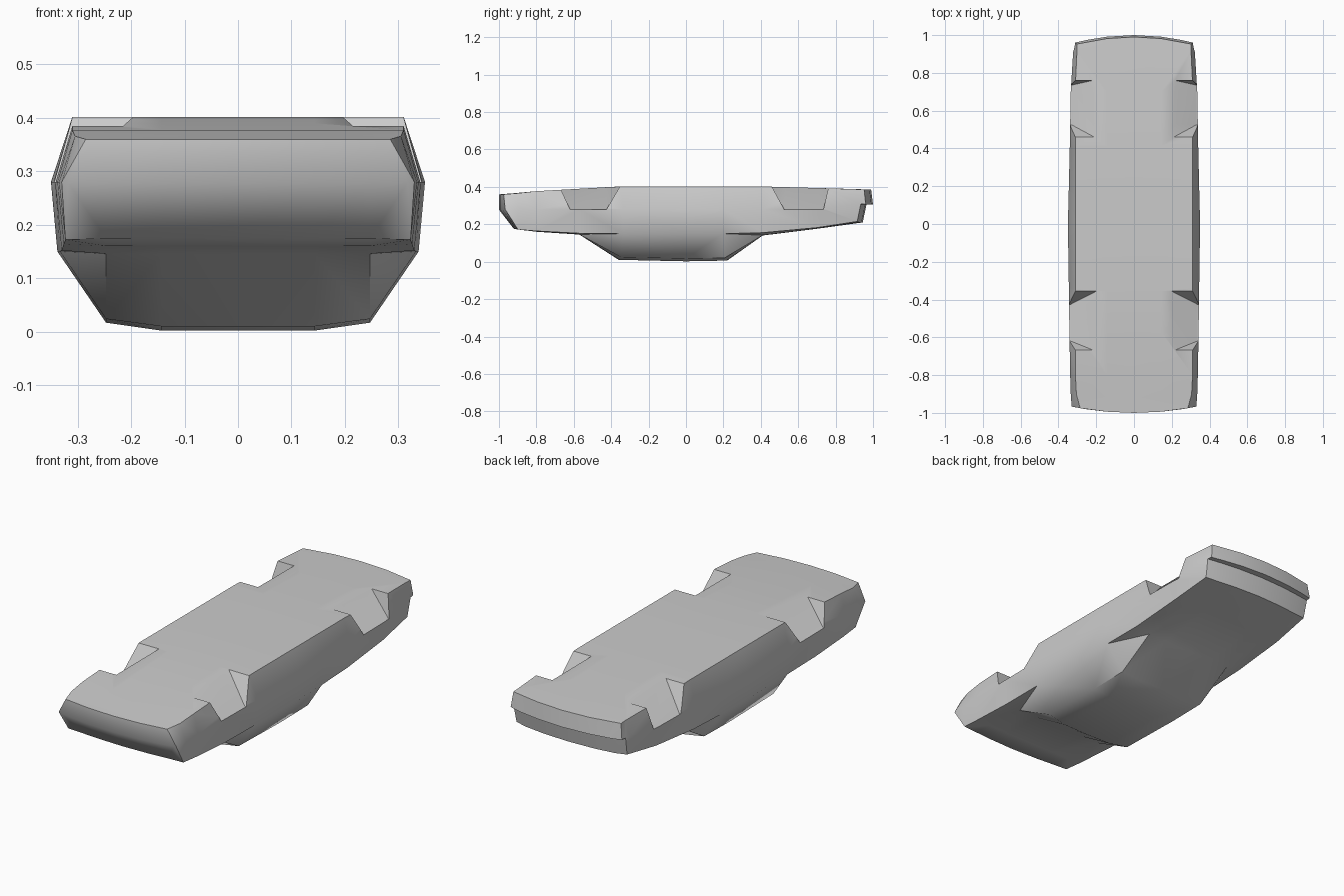
import bpy
import bmesh
from math import radians

cube = bpy.data.objects.get("Cube")
if cube:
    bpy.data.objects.remove(cube, do_unlink=True)

GREY = (0.6, 0.6, 0.6, 1)
paint = bpy.data.materials.new("light grey")
paint.use_nodes = True
paint.diffuse_color = GREY
paint.node_tree.nodes["Principled BSDF"].inputs["Base Color"].default_value = GREY


def make_object(name, bm):
    bmesh.ops.recalc_face_normals(bm, faces=bm.faces)
    mesh = bpy.data.meshes.new(name)
    bm.to_mesh(mesh)
    bm.free()
    mesh.materials.append(paint)
    obj = bpy.data.objects.new(name, mesh)
    bpy.context.collection.objects.link(obj)
    return obj


# Stations of the overturned shell, front to back:
# y, corner sweep, floor half width, floor z, waist half width, shoulder z, roof z
STATIONS = [
    (-1, 0.03, 0.285, 0.36, 0.33, 0.279, 0.278),
    (-0.92, 0.02, 0.305, 0.366, 0.335, 0.172, 0.175),
    (-0.8, 0, 0.31, 0.377, 0.338, 0.164, 0.16),
    (-0.57, 0, 0.31, 0.39, 0.342, 0.152, 0.145),
    (-0.36, 0.02, 0.31, 0.402, 0.345, 0.15, 0.01),
    (0, 0, 0.31, 0.402, 0.35, 0.15, 0.002),
    (0.22, -0.02, 0.31, 0.402, 0.345, 0.15, 0.006),
    (0.41, 0, 0.31, 0.402, 0.34, 0.155, 0.14),
    (0.7, 0, 0.312, 0.394, 0.335, 0.182, 0.176),
    (0.945, -0.03, 0.302, 0.387, 0.322, 0.215, 0.21),
    (0.965, -0.03, 0.302, 0.386, 0.315, 0.307, 0.306),
    (1, -0.04, 0.302, 0.385, 0.312, 0.306, 0.305),
]
ROOF_EDGE, ROOF_INNER = 0.247, 0.143
WAIST_Z, BUMPER_Z = 0.28, 0.308


def station_ring(bm, y, sweep, floor_x, floor_z, waist_x, shoulder_z, roof_z):
    waist_z = BUMPER_Z if y > 0.9 else WAIST_Z
    half = [
        (ROOF_INNER, floor_z),
        (floor_x, floor_z),
        (waist_x, waist_z),
        (waist_x - 0.012, shoulder_z),
        (ROOF_EDGE, roof_z + (shoulder_z - roof_z) / 10),
        (ROOF_INNER, roof_z),
    ]
    outline = [(0, floor_z), *half, (0, roof_z)]
    outline += [(-x, z) for x, z in reversed(half)]
    ring = []
    for x, z in outline:
        # The rear bumper lip stands slightly proud of the floor
        lip = 0.01 if y == 1 and z == floor_z else 0
        ring.append(bm.verts.new((x, y + sweep * (x / ROOF_EDGE) ** 2 / 1.6 - lip, z)))
    return ring


def close_end(bm, ring):
    # Vertical strips join the floor row to the roof row on each side
    half = len(ring) // 2
    for step in (1, -1):
        for k in range(3):
            corners = (k, k + 1, half - k - 1, half - k)
            bm.faces.new([ring[step * c] for c in corners])


# Body shell lofted through the stations
bm = bmesh.new()
rings = [station_ring(bm, *station) for station in STATIONS]
for a, b in zip(rings, rings[1:]):
    for i in range(len(a)):
        bm.faces.new((a[i - 1], a[i], b[i], b[i - 1]))
close_end(bm, rings[0])
close_end(bm, rings[-1])
bmesh.ops.triangulate(bm, faces=bm.faces)
body = make_object("car_body", bm)


# Wheel arches: wedges that slope outward from the floor
def wheel_arch(name, side, inner_x, outer_x, top, low):
    low_z, floor_z = 0.28, 0.4
    rise = 1.5
    bm = bmesh.new()
    for t in (0, rise):
        z = low_z + t * (floor_z - low_z)
        slope_x = outer_x + t * (inner_x - outer_x)
        for top_y, low_y in zip(top, low):
            for x in (slope_x, 0.5):
                bm.verts.new((side * x, low_y + t * (top_y - low_y), z))
    bmesh.ops.convex_hull(bm, input=bm.verts)
    cutter = make_object(name, bm)
    cutter.hide_render = True
    return cutter


cutters = []
for label, side in (("left", 1), ("right", -1)):
    cutters.append(wheel_arch("front_arch_cutter_" + label, side, 0.198, 0.335,
                              (-0.675, -0.355), (-0.62, -0.425)))
    cutters.append(wheel_arch("rear_arch_cutter_" + label, side, 0.21, 0.33,
                              (0.46, 0.762), (0.525, 0.735)))

# Cut the arches, remove the helpers and smooth the bodywork
bpy.ops.object.select_all(action='DESELECT')
body.select_set(True)
bpy.context.view_layer.objects.active = body
for cutter in cutters:
    cut = body.modifiers.new(cutter.name, 'BOOLEAN')
    cut.operation = 'DIFFERENCE'
    cut.solver = 'EXACT'
    cut.object = cutter
    bpy.ops.object.modifier_apply(modifier=cut.name)
    bpy.data.objects.remove(cutter, do_unlink=True)
bpy.ops.object.shade_smooth_by_angle(angle=radians(48))
